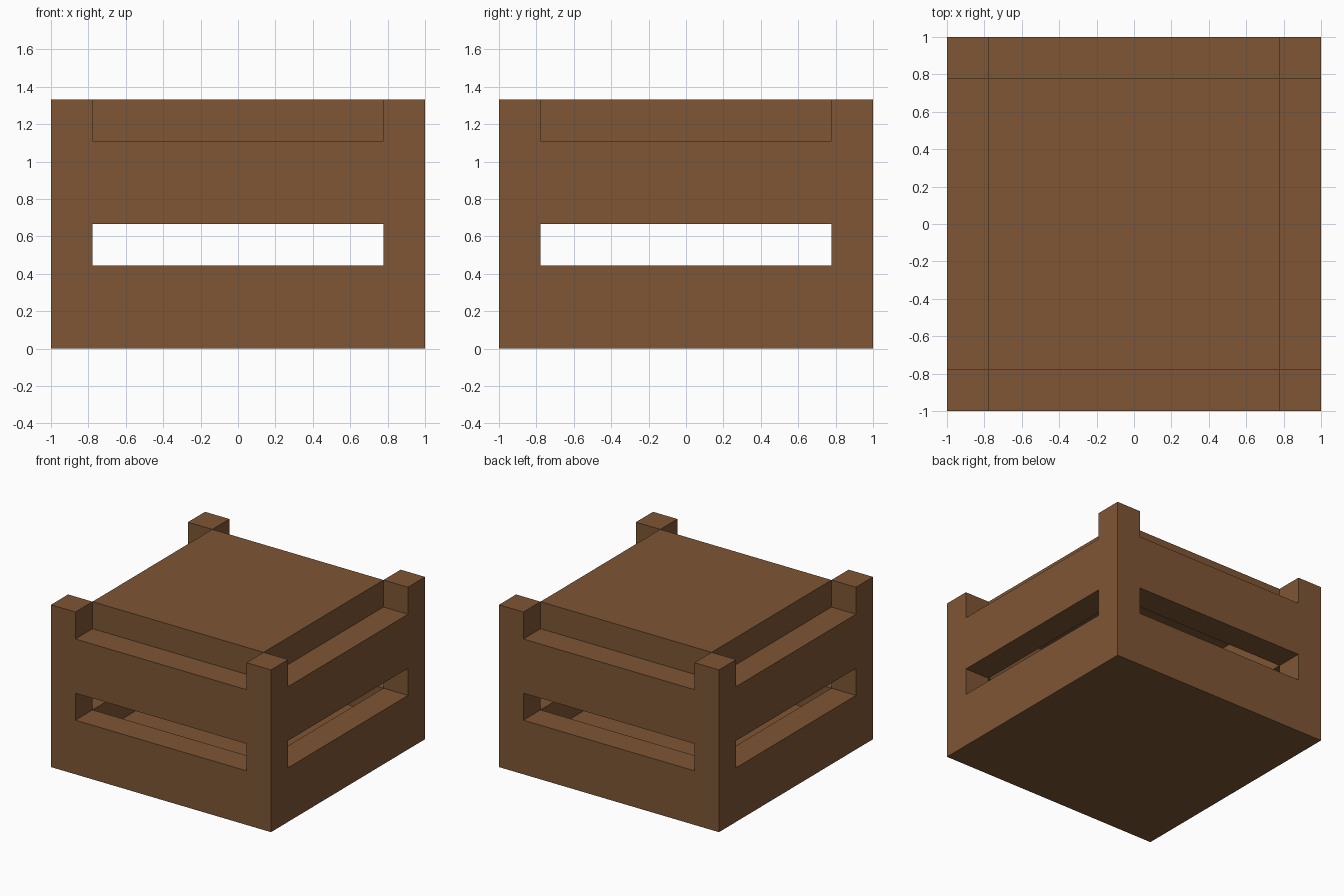
import bpy

# Remove the default cube
default = bpy.data.objects.get("Cube")
if default:
    bpy.data.objects.remove(default, do_unlink=True)

U = 2 / 9                 # plank thickness, the unit of the whole design
HALF = 1.0                # outer half width
INNER = HALF - U          # inner half width
TOP = 6 * U

# Brown wood
wood = bpy.data.materials.new("brown_wood")
wood.use_nodes = True
colour = (0.21, 0.093, 0.036, 1)
wood.diffuse_color = colour
bsdf = next(n for n in wood.node_tree.nodes if n.type == "BSDF_PRINCIPLED")
bsdf.inputs["Base Color"].default_value = colour


def box(name, half_x, half_y, z0, z1):
    """Centred box given by half widths and height range."""
    bpy.ops.mesh.primitive_cube_add(size=2, location=(0, 0, 0))
    ob = bpy.context.object
    ob.name = name
    for v in ob.data.vertices:
        v.co.x *= half_x
        v.co.y *= half_y
        v.co.z = z1 if v.co.z > 0 else z0
    return ob


def cut(target, cutter):
    """Subtract a cutter and discard it."""
    cutter.hide_render = True
    mod = target.modifiers.new("cut", "BOOLEAN")
    mod.operation = "DIFFERENCE"
    mod.solver = "EXACT"
    mod.object = cutter
    bpy.context.view_layer.objects.active = target
    bpy.ops.object.modifier_apply(modifier=mod.name)
    bpy.data.objects.remove(cutter, do_unlink=True)


# Crate body: floor, corner posts and rails in one piece
crate = box("crate_body", HALF, HALF, 0, TOP)
crate.data.materials.append(wood)
cut(crate, box("cavity", INNER, INNER, U, TOP + U))

# Side slots and the notches between the post tops, through both directions
for z0, z1 in ((2 * U, 3 * U), (5 * U, TOP + U)):
    cut(crate, box("slot_across", HALF + U, INNER, z0, z1))
    cut(crate, box("slot_along", INNER, HALF + U, z0, z1))

# Lid, flush with the post tops
lid = box("lid", INNER, INNER, 5 * U, TOP)
lid.data.materials.append(wood)
